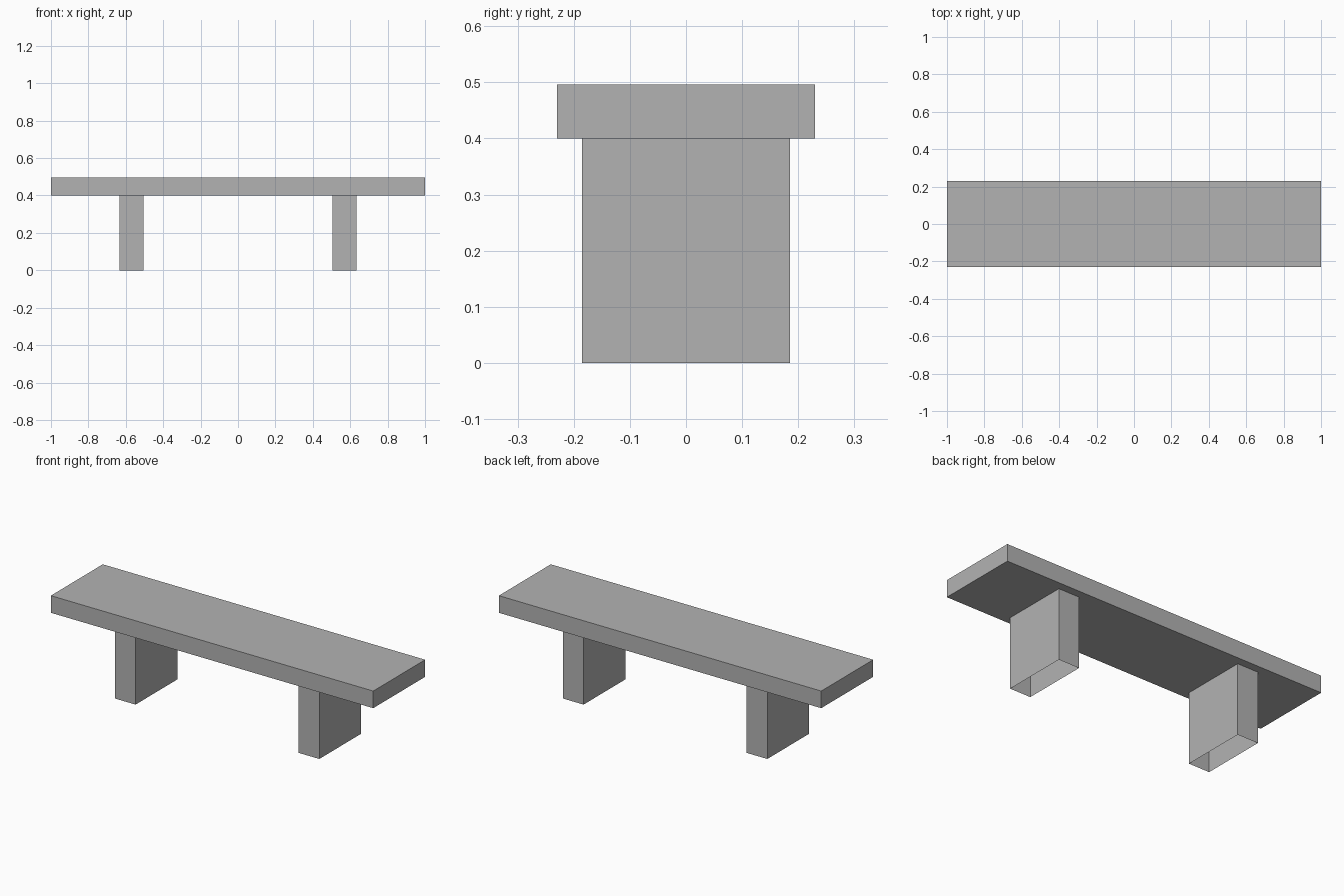
import bpy, bmesh

cube = bpy.data.objects.get("Cube")
if cube:
    bpy.data.objects.remove(cube, do_unlink=True)

# Single stone colour
stone = bpy.data.materials.new("grey_stone")
stone.use_nodes = True
GREY = (0.45, 0.45, 0.45, 1)
stone.diffuse_color = GREY
stone.node_tree.nodes["Principled BSDF"].inputs["Base Color"].default_value = GREY


def box(name, low, high, open_ends=False):
    """Box between two corners, optionally without its top and bottom."""
    bm = bmesh.new()
    bmesh.ops.create_cube(bm, size=1)
    for v in bm.verts:
        v.co = [h if c > 0 else l for c, l, h in zip(v.co, low, high)]
    bm.normal_update()
    if open_ends:
        ends = [f for f in bm.faces if abs(f.normal.z) > 0.9]
        bmesh.ops.delete(bm, geom=ends, context='FACES_ONLY')
    mesh = bpy.data.meshes.new(name)
    bm.to_mesh(mesh)
    bm.free()
    mesh.materials.append(stone)
    obj = bpy.data.objects.new(name, mesh)
    bpy.context.collection.objects.link(obj)
    return obj


# Seat slab
box("seat", (-1, -0.23, 0.4), (1, 0.23, 0.496))

# Hollow legs, open underneath and closed above by the seat
for name, x in (("left_leg", 0.57), ("right_leg", -0.57)):
    box(name, (x - 0.064, -0.185, 0), (x + 0.064, 0.185, 0.4), open_ends=True)
